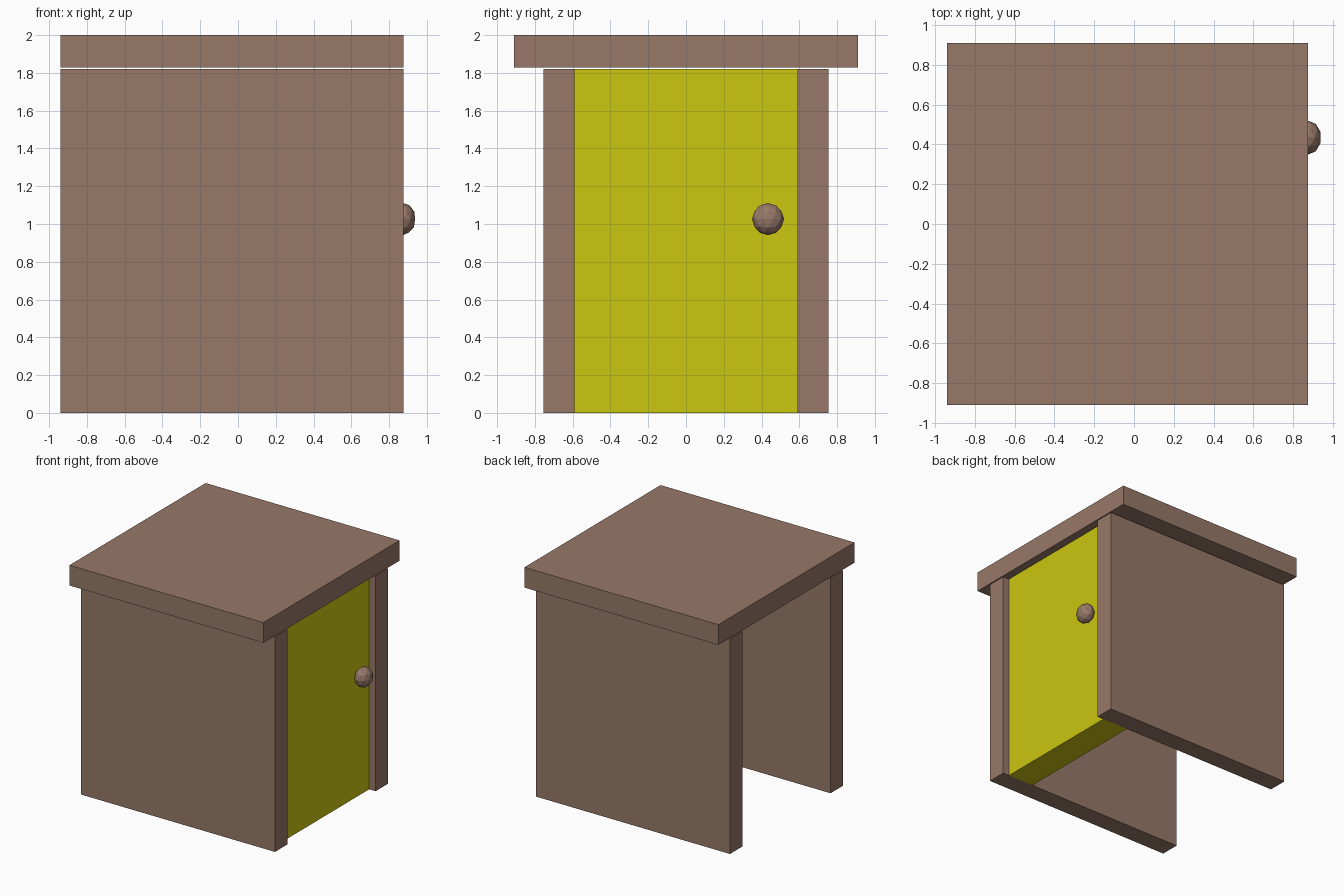
import bpy

if "Cube" in bpy.data.objects:
    bpy.data.objects.remove(bpy.data.objects["Cube"])


def material(name, rgb):
    m = bpy.data.materials.new(name)
    m.diffuse_color = (*rgb, 1.0)
    m.use_nodes = True
    m.node_tree.nodes["Principled BSDF"].inputs["Base Color"].default_value = m.diffuse_color
    return m


BROWN = material("brown_wood", (0.31, 0.19, 0.14))
YELLOW = material("yellow_paint", (0.60, 0.57, 0.005))


def box(name, lo, hi, mat):
    centre = [(a + b) / 2 for a, b in zip(lo, hi)]
    bpy.ops.mesh.primitive_cube_add(size=1, location=centre)
    ob = bpy.context.object
    ob.name = name
    ob.scale = [b - a for a, b in zip(lo, hi)]
    bpy.ops.object.transform_apply(location=False, rotation=False, scale=True)
    ob.data.materials.append(mat)
    return ob


X0, X1 = -0.94, 0.875      # shared depth of walls and roof
WALL_TOP = 1.82

# Side walls
box("front_wall", (X0, -0.755, 0), (X1, -0.59, WALL_TOP), BROWN)
box("back_wall", (X0, 0.59, 0), (X1, 0.755, WALL_TOP), BROWN)

# Flat roof slab overhanging the walls, with a hairline gap below
box("roof", (X0, -0.91, 1.828), (X1, 0.91, 2.0), BROWN)

# Recessed door between the walls
box("door", (0.57, -0.59, 0), (0.815, 0.59, WALL_TOP), YELLOW)

# Flattened faceted knob
bpy.ops.mesh.primitive_ico_sphere_add(subdivisions=2, radius=1, location=(0.874, 0.434, 1.026))
knob = bpy.context.object
knob.name = "door_knob"
knob.scale = (0.067, 0.085, 0.085)
bpy.ops.object.transform_apply(location=False, rotation=False, scale=True)
knob.data.materials.append(BROWN)
